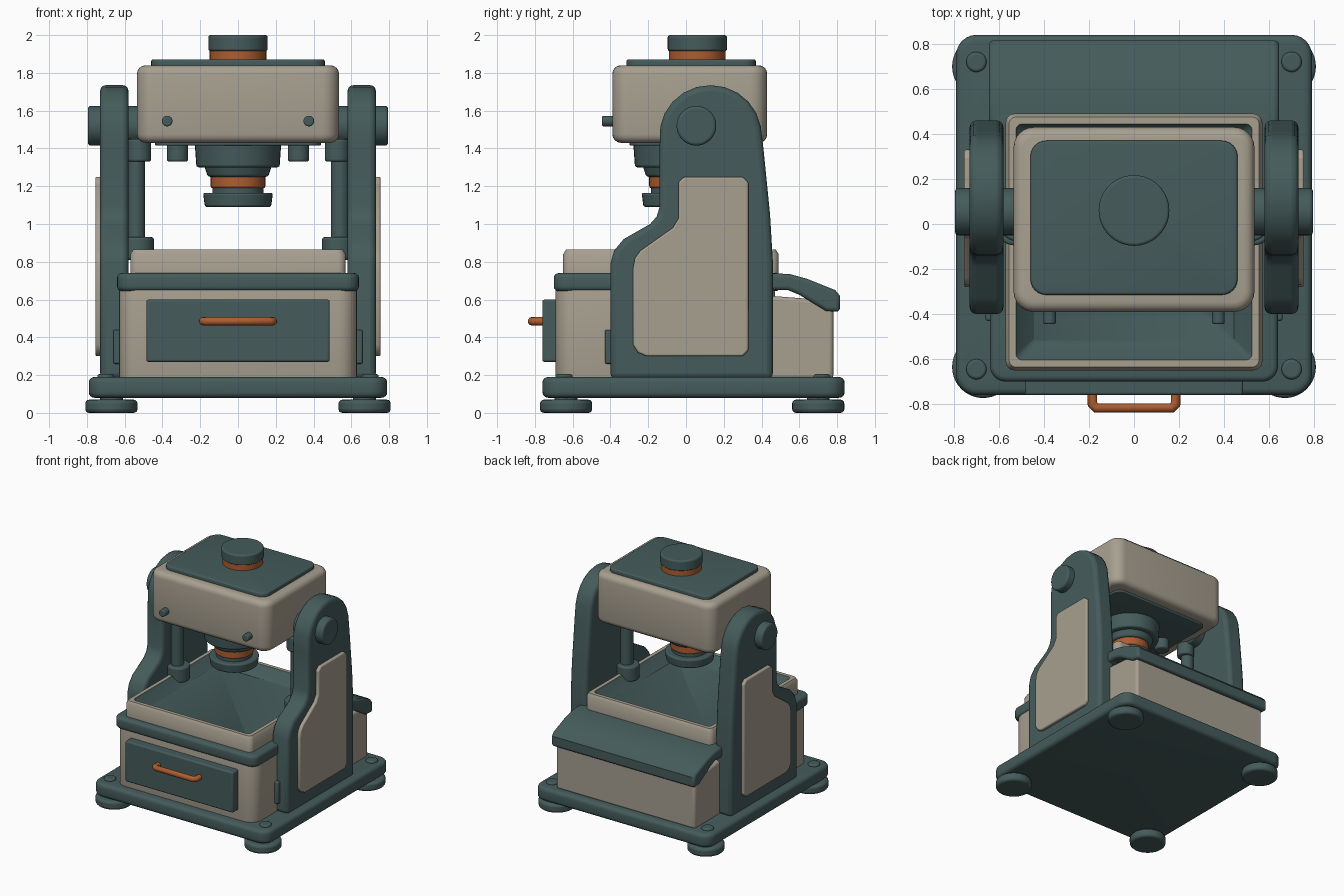
import bpy, bmesh, math

if "Cube" in bpy.data.objects:
    bpy.data.objects.remove(bpy.data.objects["Cube"])


def material(name, rgb):
    m = bpy.data.materials.new(name)
    m.use_nodes = True
    col = (*rgb, 1)
    m.diffuse_color = col
    m.node_tree.nodes["Principled BSDF"].inputs["Base Color"].default_value = col
    return m


TEAL = material("dark teal", (0.06, 0.105, 0.105))
BEIGE = material("warm beige", (0.39, 0.35, 0.28))
COPPER = material("copper orange", (0.42, 0.11, 0.03))


def finish(name, bm, mats, bevel=0):
    """Turn a bmesh into a smooth shaded object with optional bevel."""
    bmesh.ops.recalc_face_normals(bm, faces=bm.faces)
    me = bpy.data.meshes.new(name)
    bm.to_mesh(me)
    bm.free()
    ob = bpy.data.objects.new(name, me)
    bpy.context.collection.objects.link(ob)
    for m in mats:
        me.materials.append(m)
    bpy.ops.object.select_all(action='DESELECT')
    bpy.context.view_layer.objects.active = ob
    ob.select_set(True)
    bpy.ops.object.shade_smooth_by_angle(angle=math.radians(35))
    if bevel:
        mod = ob.modifiers.new("soft edges", 'BEVEL')
        mod.width, mod.segments = bevel, 3
        mod.limit_method, mod.angle_limit = 'ANGLE', math.radians(40)
    return ob


def ring(bm, hx, y0, y1, z, r, seg=6):
    """Rounded rectangle loop of vertices."""
    cy, hy = (y0 + y1) / 2, (y1 - y0) / 2
    verts = []
    for q, (sx, sy) in enumerate([(1, 1), (-1, 1), (-1, -1), (1, -1)]):
        for i in range(seg + 1):
            a = (q + i / seg) * math.pi / 2
            verts.append(bm.verts.new((sx * (hx - r) + r * math.cos(a),
                                       cy + sy * (hy - r) + r * math.sin(a), z)))
    return verts


def loft(name, rings, mats, second_from=99):
    """Bridge rounded rectangles; bands from second_from use the second material."""
    bm = bmesh.new()
    loops = [ring(bm, *r) for r in rings]
    n = len(loops[0])
    for k in range(len(loops) - 1):
        for i in range(n):
            j = (i + 1) % n
            f = bm.faces.new((loops[k][i], loops[k][j], loops[k + 1][j], loops[k + 1][i]))
            f.material_index = int(k >= second_from)
    bm.faces.new(loops[0])
    bm.faces.new(loops[-1]).material_index = int(second_from < 99)
    return finish(name, bm, mats)


def rounded_box(name, hx, y0, y1, z0, z1, corner, edge, mat):
    rings = []
    for base, start in ((z0 + edge, -90), (z1 - edge, 0)):
        for i in range(5):
            a = math.radians(start + i * 22.5)
            d = edge * (1 - math.cos(a))
            rings.append((hx - d, y0 + d, y1 - d, base + edge * math.sin(a),
                          max(corner - d, 0.004)))
    return loft(name, rings, [mat])


def block(name, x0, x1, profile, mat, bevel):
    """Extrude a (y, z) profile from x0 to x1."""
    bm = bmesh.new()
    f = bm.faces.new([bm.verts.new((x0, y, z)) for y, z in profile])
    ext = bmesh.ops.extrude_face_region(bm, geom=[f])["geom"]
    for v in ext:
        if isinstance(v, bmesh.types.BMVert):
            v.co.x = x1
    return finish(name, bm, [mat], bevel)


def rect(y0, y1, z0, z1):
    return [(y0, z0), (y1, z0), (y1, z1), (y0, z1)]


def cylinder(name, r, centre, depth, mat, axis='Z', bevel=0.012, r_top=None):
    bm = bmesh.new()
    bmesh.ops.create_cone(bm, cap_ends=True, segments=40, radius1=r,
                          radius2=r if r_top is None else r_top, depth=depth)
    ob = finish(name, bm, [mat], bevel)
    ob.location = centre
    if axis == 'X':
        ob.rotation_euler.y = math.pi / 2
    elif axis == 'Y':
        ob.rotation_euler.x = math.pi / 2
    return ob


def stack(y, parts):
    """Vertical cylinders given as name, bottom radius, top radius, z0, z1, material."""
    for name, r0, r1, z0, z1, mat in parts:
        cylinder(name, r0, (0, y, (z0 + z1) / 2), z1 - z0, mat, r_top=r1)


# Base plate, feet and bolts
rounded_box("base_plate", 0.79, -0.76, 0.84, 0.08, 0.19, 0.09, 0.03, TEAL)
for side, tag in ((-1, "right"), (1, "left")):
    for end, fy, by in (("front", -0.635, -0.645), ("rear", 0.7, 0.72)):
        cylinder(f"foot_{end}_{tag}", 0.138, (side * 0.67, fy, 0.035), 0.07, TEAL, bevel=0.02)
        cylinder(f"foot_stem_{end}_{tag}", 0.06, (side * 0.67, fy, 0.075), 0.05, TEAL)
        cylinder(f"base_bolt_{end}_{tag}", 0.045, (side * 0.7, by, 0.19), 0.03, TEAL)

# Lower cabinet with collar, rear housing and sloped hood
rounded_box("cabinet", 0.63, -0.69, 0.47, 0.18, 0.66, 0.1, 0.01, BEIGE)
rounded_box("cabinet_collar", 0.64, -0.7, 0.5, 0.645, 0.74, 0.07, 0.025, TEAL)
block("rear_housing", -0.625, 0.625,
      [(0.44, 0.18), (0.78, 0.18), (0.78, 0.58), (0.7, 0.6), (0.44, 0.62)], BEIGE, 0.02)
block("rear_hood", -0.645, 0.645,
      [(0.44, 0.74), (0.55, 0.735), (0.64, 0.71), (0.79, 0.65), (0.815, 0.62), (0.815, 0.535),
       (0.74, 0.54), (0.6, 0.625), (0.54, 0.65), (0.44, 0.65)], TEAL, 0.02)

# Tray: beige rim with a sloped dark dish
loft("tray", [(0.57, -0.65, 0.49, 0.73, 0.04), (0.57, -0.65, 0.49, 0.84, 0.04),
              (0.555, -0.635, 0.475, 0.865, 0.03), (0.525, -0.605, 0.445, 0.865, 0.03),
              (0.515, -0.595, 0.435, 0.85, 0.025), (0.445, -0.525, 0.365, 0.79, 0.015)],
     [BEIGE, TEAL], second_from=3)

# Drawer front with pull handle
block("drawer_front", -0.485, 0.485, rect(-0.76, -0.68, 0.27, 0.6), TEAL, 0.012)
curve = bpy.data.curves.new("drawer_handle", 'CURVE')
curve.dimensions = '3D'
curve.bevel_depth, curve.bevel_resolution = 0.022, 4
path = [(-0.185, -0.74), (-0.185, -0.8), (-0.168, -0.817),
        (0.168, -0.817), (0.185, -0.8), (0.185, -0.74)]
spline = curve.splines.new('POLY')
spline.points.add(len(path) - 1)
for p, (x, y) in zip(spline.points, path):
    p.co = (x, y, 0.485, 1)
    p.radius = 1
spline.use_smooth = True
curve.materials.append(COPPER)
handle = bpy.data.objects.new("drawer_handle", curve)
bpy.context.collection.objects.link(handle)

# Side arms with panels, pivots and guide rods
ARM = [(-0.4, 0.18), (0.46, 0.18), (0.46, 0.8), (0.445, 1.05), (0.41, 1.4)]
ARM += [(0.13 + 0.27 * math.cos(a), 1.47 + 0.265 * math.sin(a))
        for a in (math.radians(d) for d in range(10, 171, 16))]
ARM += [(-0.14, 1.4), (-0.14, 1.09), (-0.155, 1.04), (-0.19, 1.0),
        (-0.33, 0.92), (-0.38, 0.86), (-0.4, 0.79)]
PANEL = [(-0.28, 0.36), (-0.255, 0.32), (-0.21, 0.3), (0.3, 0.3), (0.33, 0.33), (0.33, 1.22),
         (0.3, 1.25), (-0.01, 1.25), (-0.04, 1.22), (-0.04, 1.03), (-0.07, 0.98),
         (-0.24, 0.86), (-0.27, 0.82), (-0.28, 0.77)]
for side, tag in ((-1, "right"), (1, "left")):
    block(f"arm_{tag}", side * 0.58, side * 0.73, ARM, TEAL, 0.03)
    block(f"arm_panel_{tag}", side * 0.72, side * 0.755, PANEL, BEIGE, 0.01)
    block(f"arm_stop_{tag}", side * 0.6, side * 0.66, rect(-0.43, -0.38, 0.26, 0.44), TEAL, 0.01)
    cylinder(f"pivot_{tag}", 0.105, (side * 0.645, 0.055, 1.52), 0.3, TEAL, 'X', 0.015)
    cylinder(f"guide_rod_{tag}", 0.048, (side * 0.54, -0.01, 1.15), 0.6, TEAL, bevel=0)
    cylinder(f"rod_upper_collar_{tag}", 0.065, (side * 0.525, -0.01, 1.39), 0.12, TEAL)
    cylinder(f"rod_lower_collar_{tag}", 0.085, (side * 0.53, -0.01, 0.87), 0.12, TEAL)
    cylinder(f"head_peg_{tag}", 0.056, (side * 0.32, -0.05, 1.39), 0.12, TEAL)
    cylinder(f"head_stud_{tag}", 0.028, (side * 0.375, -0.41, 1.545), 0.07, TEAL, 'Y', 0.008)

# Head, cover plates, top knob and spindle
rounded_box("head", 0.535, -0.39, 0.43, 1.43, 1.84, 0.09, 0.045, BEIGE)
rounded_box("head_top_plate", 0.46, -0.315, 0.37, 1.82, 1.872, 0.07, 0.012, TEAL)
rounded_box("head_bottom_plate", 0.44, -0.3, 0.34, 1.415, 1.45, 0.07, 0.008, TEAL)
stack(0.06, [("top_knob_ring", 0.15, 0.15, 1.86, 1.93, COPPER),
             ("top_knob", 0.157, 0.157, 1.915, 2.0, TEAL)])
stack(-0.05, [("spindle_collar", 0.22, 0.23, 1.3, 1.44, TEAL),
              ("spindle_neck", 0.16, 0.18, 1.25, 1.31, TEAL),
              ("spindle_ring", 0.145, 0.145, 1.19, 1.26, COPPER),
              ("spindle_shaft", 0.135, 0.135, 1.14, 1.2, TEAL),
              ("press_disc", 0.175, 0.185, 1.09, 1.165, TEAL)])
